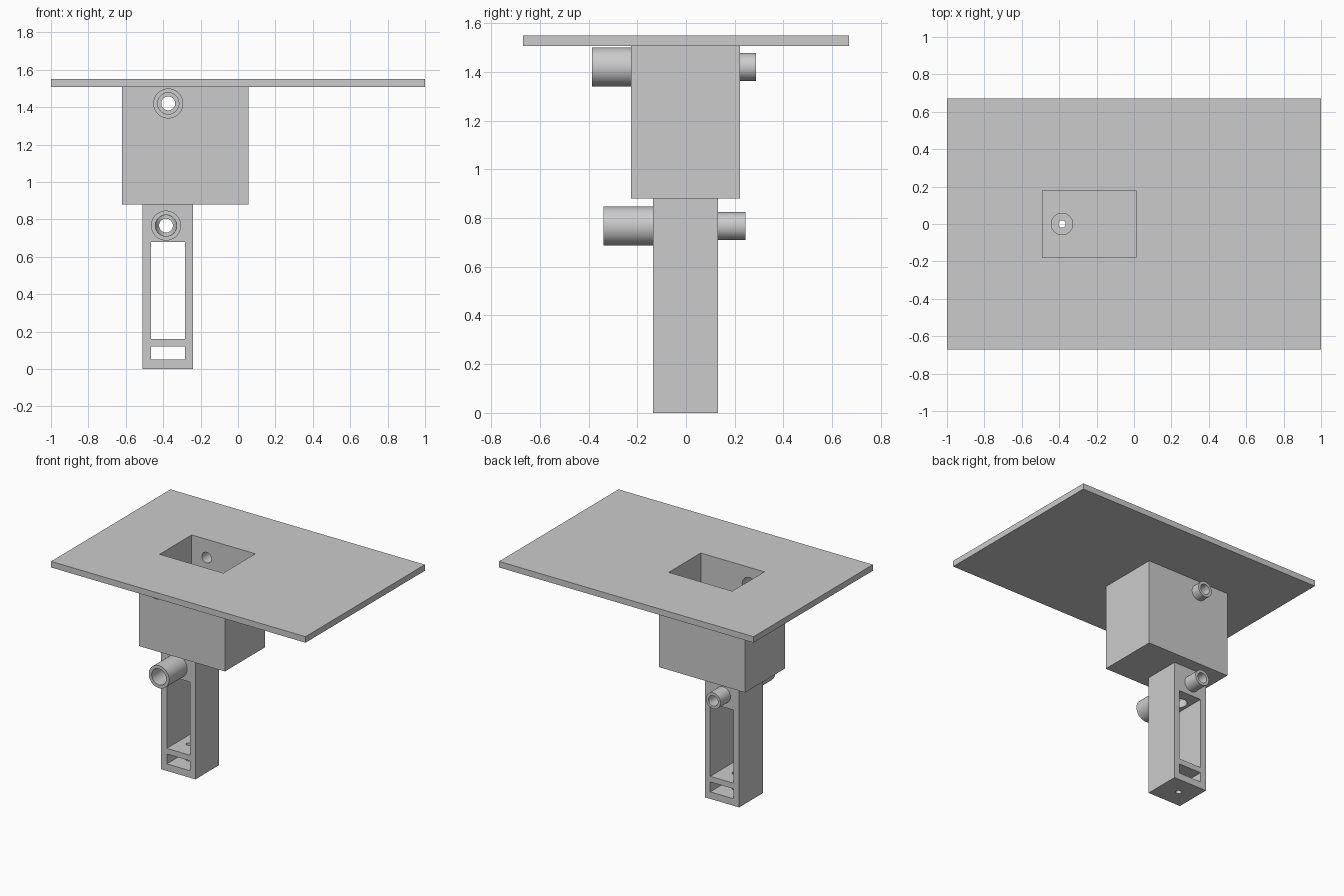
import bpy
from math import radians

old = bpy.data.objects.get("Cube")
if old:
    bpy.data.objects.remove(old, do_unlink=True)

grey = bpy.data.materials.new("light_grey")
grey.use_nodes = True
grey.diffuse_color = (0.6, 0.6, 0.6, 1)
grey.node_tree.nodes["Principled BSDF"].inputs["Base Color"].default_value = (0.6, 0.6, 0.6, 1)


def box(name, x, y, z):
    """Box spanning the (low, high) ranges."""
    centre = [(a + b) / 2 for a, b in (x, y, z)]
    bpy.ops.mesh.primitive_cube_add(size=1, location=centre)
    ob = bpy.context.object
    ob.name = name
    ob.scale = [b - a for a, b in (x, y, z)]
    bpy.ops.object.transform_apply(location=True, rotation=True, scale=True)
    ob.data.materials.append(grey)
    return ob


def rod(name, axis, radius, span, u, v):
    """Cylinder along y at (x=u, z=v), or along z at (x=u, y=v)."""
    mid = sum(span) / 2
    along_y = axis == "y"
    bpy.ops.mesh.primitive_cylinder_add(
        vertices=64, radius=radius, depth=span[1] - span[0],
        location=(u, mid, v) if along_y else (u, v, mid),
        rotation=(radians(90) if along_y else 0, 0, 0))
    ob = bpy.context.object
    ob.name = name
    bpy.ops.object.transform_apply(location=True, rotation=True, scale=True)
    ob.data.materials.append(grey)
    return ob


def cut(body, *cutters):
    """Subtract each cutter from the body, then discard it."""
    for c in cutters:
        c.hide_render = True
        mod = body.modifiers.new("cut", "BOOLEAN")
        mod.operation = "DIFFERENCE"
        mod.solver = "EXACT"
        mod.object = c
        bpy.ops.object.select_all(action="DESELECT")
        bpy.context.view_layer.objects.active = body
        body.select_set(True)
        bpy.ops.object.modifier_apply(modifier=mod.name)
        bpy.data.objects.remove(c, do_unlink=True)
    bpy.ops.object.shade_smooth_by_angle(angle=radians(30))


WIDE, NARROW, PIN = 0.057, 0.037, 0.02      # bore radii
UP_X, UP_Z = -0.373, 1.42                   # upper pipe axis
LOW_X, LOW_Z = -0.385, 0.767                # lower pipe axis
OPENING = ((-0.49, 0.01), (-0.18, 0.18))

# Table top with rectangular opening
plate = box("top_plate", (-1, 1), (-0.67, 0.67), (1.507, 1.55))
cut(plate, box("opening", *OPENING, (1.4, 1.7)))

# Basin under the opening, with pipe bores and a drain
basin = box("basin", (-0.62, 0.055), (-0.225, 0.222), (0.88, 1.507))
cut(basin,
    box("cavity", *OPENING, (0.93, 1.7)),
    rod("front_bore", "y", WIDE, (-0.3, 0), UP_X, UP_Z),
    rod("back_bore", "y", NARROW, (0, 0.3), UP_X, UP_Z),
    rod("drain", "z", WIDE, (0.8, 1), LOW_X, 0))

# Post with two windows, a well from the drain and a pin hole below
post = box("post", (-0.51, -0.24), (-0.135, 0.132), (0, 0.88))
cut(post,
    box("tall_window", (-0.465, -0.283), (-0.3, 0.3), (0.16, 0.68)),
    box("low_window", (-0.465, -0.283), (-0.3, 0.3), (0.05, 0.12)),
    rod("well", "z", WIDE, (0.5, 1), LOW_X, 0),
    rod("pin_hole", "z", PIN, (-0.1, 0.3), LOW_X, 0),
    rod("front_bore", "y", WIDE - 0.001, (-0.3, 0), LOW_X, LOW_Z),
    rod("back_bore", "y", NARROW, (-0.01, 0.3), LOW_X, LOW_Z))

# Hollow pipes: wide ones in front, narrow ones behind
for name, outer, inner, span, x, z in (
        ("upper_front_pipe", 0.08, WIDE, (-0.385, -0.225), UP_X, UP_Z),
        ("upper_back_pipe", WIDE, NARROW, (0.222, 0.288), UP_X, UP_Z),
        ("lower_front_pipe", 0.08, WIDE, (-0.338, -0.135), LOW_X, LOW_Z),
        ("lower_back_pipe", WIDE, NARROW, (0.132, 0.244), LOW_X, LOW_Z)):
    pipe = rod(name, "y", outer, span, x, z)
    cut(pipe, rod("bore", "y", inner, (span[0] - 0.1, span[1] + 0.1), x, z))
